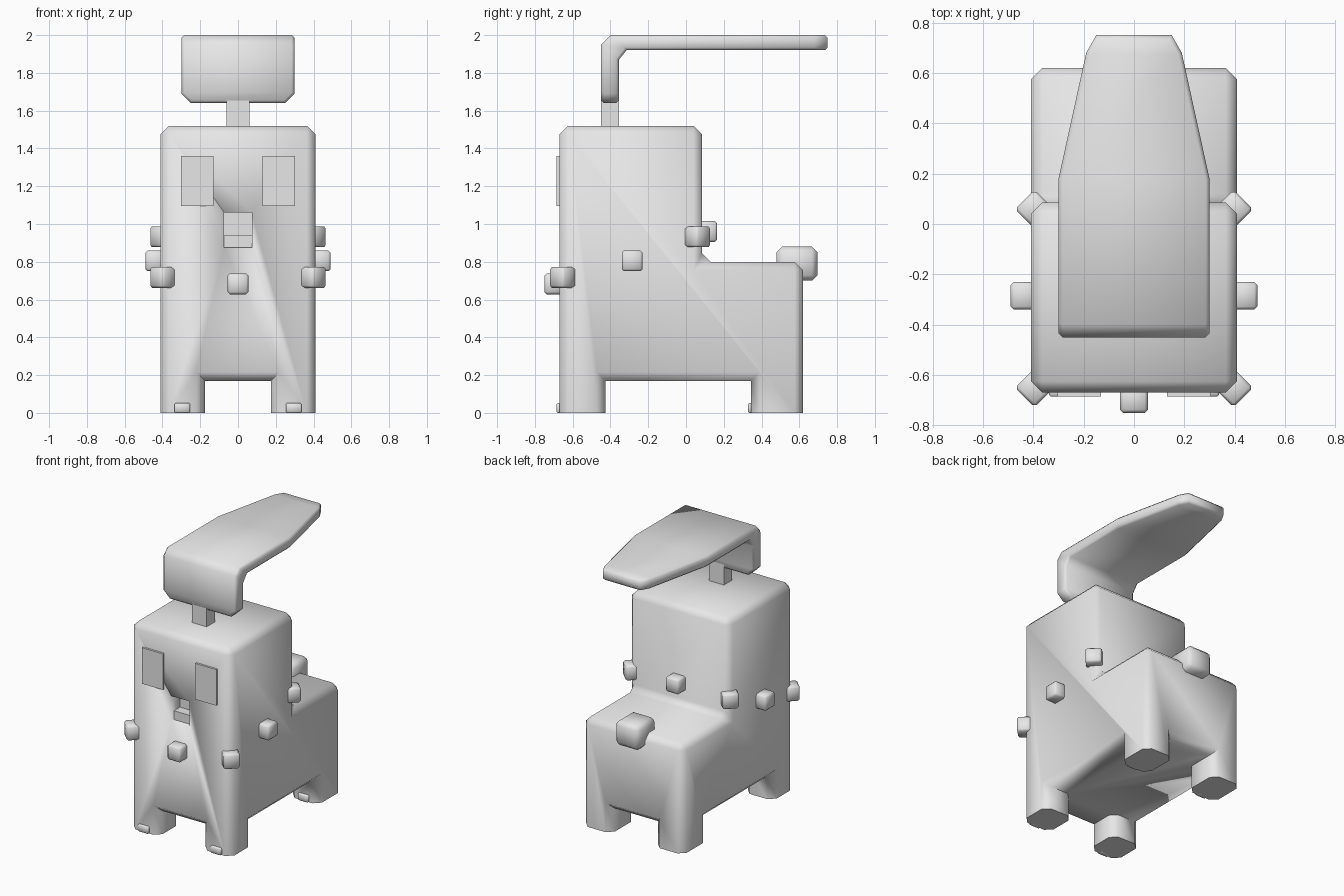
import bpy, bmesh, math
from mathutils import Matrix, Vector

if "Cube" in bpy.data.objects:
    bpy.data.objects.remove(bpy.data.objects["Cube"])

grey = bpy.data.materials.new("light grey")
grey.diffuse_color = (0.8, 0.8, 0.8, 1)
grey.use_nodes = True
grey.node_tree.nodes["Principled BSDF"].inputs["Base Color"].default_value = grey.diffuse_color


def finish(bm, name):
    """Turn a bmesh into a named, grey, softly shaded object."""
    bmesh.ops.recalc_face_normals(bm, faces=bm.faces)
    me = bpy.data.meshes.new(name)
    bm.to_mesh(me)
    bm.free()
    me.materials.append(grey)
    ob = bpy.data.objects.new(name, me)
    bpy.context.collection.objects.link(ob)
    bpy.ops.object.select_all(action='DESELECT')
    bpy.context.view_layer.objects.active = ob
    ob.select_set(True)
    bpy.ops.object.shade_smooth_by_angle(angle=math.radians(60))
    return ob


def box(name, lo, hi, bevel=0.0, turn=0.0):
    """Box between two corners, optionally bevelled and turned about z."""
    lo, hi = Vector(lo), Vector(hi)
    bm = bmesh.new()
    bmesh.ops.create_cube(bm, size=1)
    bmesh.ops.scale(bm, vec=hi - lo, verts=bm.verts)
    if bevel:
        bmesh.ops.bevel(bm, geom=bm.edges[:], offset=bevel, segments=1,
                        affect='EDGES', profile=0.5)
    bmesh.ops.transform(bm, matrix=Matrix.Translation((lo + hi) / 2)
                        @ Matrix.Rotation(turn, 4, 'Z'), verts=bm.verts)
    return finish(bm, name)


# Body: stepped block with four legs, made from filled grid cells
xs = [-.41, -.175, .175, .41]
ys = [-.67, -.425, .085, .345, .62]
zs = [0, .17, .80, 1.52]


def solid(i, j, k):
    if not (0 <= i < 3 and 0 <= j < 4 and 0 <= k < 3):
        return False
    return [i != 1 and j in (0, 3), True, j < 2][k]


bm = bmesh.new()
for i in range(3):
    for j in range(4):
        for k in range(3):
            if not solid(i, j, k):
                continue
            for axis in range(3):
                for side in (0, 1):
                    n = [i, j, k]
                    n[axis] += 2 * side - 1
                    if solid(*n):
                        continue
                    quad = []
                    for a, b in ((0, 0), (1, 0), (1, 1), (0, 1)):
                        c = [i, j, k]
                        c[axis] += side
                        c[(axis + 1) % 3] += a
                        c[(axis + 2) % 3] += b
                        quad.append(bm.verts.new((xs[c[0]], ys[c[1]], zs[c[2]])))
                    bm.faces.new(quad)
bmesh.ops.remove_doubles(bm, verts=bm.verts, dist=1e-4)
bmesh.ops.recalc_face_normals(bm, faces=bm.faces)
bmesh.ops.dissolve_limit(bm, angle_limit=0.02, verts=bm.verts, edges=bm.edges)
bm.normal_update()
edges = []
for e in bm.edges:
    low = max(v.co.z for v in e.verts)
    concave = e.calc_face_angle_signed(0) < 0
    if e.calc_face_angle(0) > 0.5 and low > 0.01 and not (concave and low < 0.3):
        edges.append(e)
bmesh.ops.bevel(bm, geom=edges, offset=0.045, segments=1, affect='EDGES',
                profile=0.5, clamp_overlap=True)
body = finish(bm, "body")

# Mouth opening and tongue
cutter = box("mouth_cutter", (-.073, -.8, .875), (.073, -.57, 1.06))
cutter.hide_render = True
cutter.hide_viewport = True
cut = body.modifiers.new("mouth", 'BOOLEAN')
cut.operation = 'DIFFERENCE'
cut.solver = 'EXACT'
cut.object = cutter
box("tongue", (-.073, -.64, .87), (.073, -.56, .94))

for s, side in ((-1, "left"), (1, "right")):
    # Eyes and toes
    x = s * .217
    box(side + "_eye", (x - .086, -.685, 1.095), (x + .086, -.65, 1.36))
    x = s * .295
    for y, part in ((-.67, "front"), (.345, "rear")):
        box(f"{side}_{part}_toe", (x - .042, y - .016, 0), (x + .042, y + .03, .052), .006)
    # Collar studs on the sides and corners
    for part, x, y, z, turn in (("side", .435, -.285, .805, 0),
                                ("front", .395, -.65, .717, math.pi / 4),
                                ("rear", .395, .058, .932, math.pi / 4)):
        x *= s
        box(f"{side}_{part}_collar_stud", (x - .055, y - .055, z - .055),
            (x + .055, y + .055, z + .055), .012, turn)

# Collar studs on the centre line
box("chest_collar_stud", (-.055, -.75, .628), (.055, -.64, .738), .012)
box("back_collar_stud", (-.055, .055, .905), (.055, .165, 1.015), .012)

# Tail
box("tail", (-.1, .48, .70), (.1, .695, .88), .028)

# Crest: bent tapering plate; stations are (outer y, z, inner y, z, half width)
stations = [(-.45, 1.64, -.355, 1.64, .25), (-.45, 1.69, -.355, 1.69, .30),
            (-.45, 1.95, -.355, 1.87, .30), (-.40, 2.0, -.315, 1.92, .30),
            (.18, 2.0, .18, 1.92, .30), (.68, 2.0, .68, 1.92, .19),
            (.75, 2.0, .75, 1.92, .15)]
bm = bmesh.new()
rings = [[bm.verts.new(p) for p in ((-w, a, b), (w, a, b), (w, c, d), (-w, c, d))]
         for a, b, c, d, w in stations]
for r, t in zip(rings, rings[1:]):
    for q in range(4):
        p = (q + 1) % 4
        bm.faces.new((r[q], r[p], t[p], t[q]))
bm.faces.new(rings[0])
bm.faces.new(rings[-1])
bmesh.ops.recalc_face_normals(bm, faces=bm.faces)
bm.normal_update()
rim = [e for e in bm.edges if e.calc_face_angle(0) > 1.2]
bmesh.ops.bevel(bm, geom=rim, offset=.015, segments=1, affect='EDGES', profile=0.5)
finish(bm, "crest")
box("crest_stem", (-.06, -.45, 1.46), (.06, -.355, 1.67))
